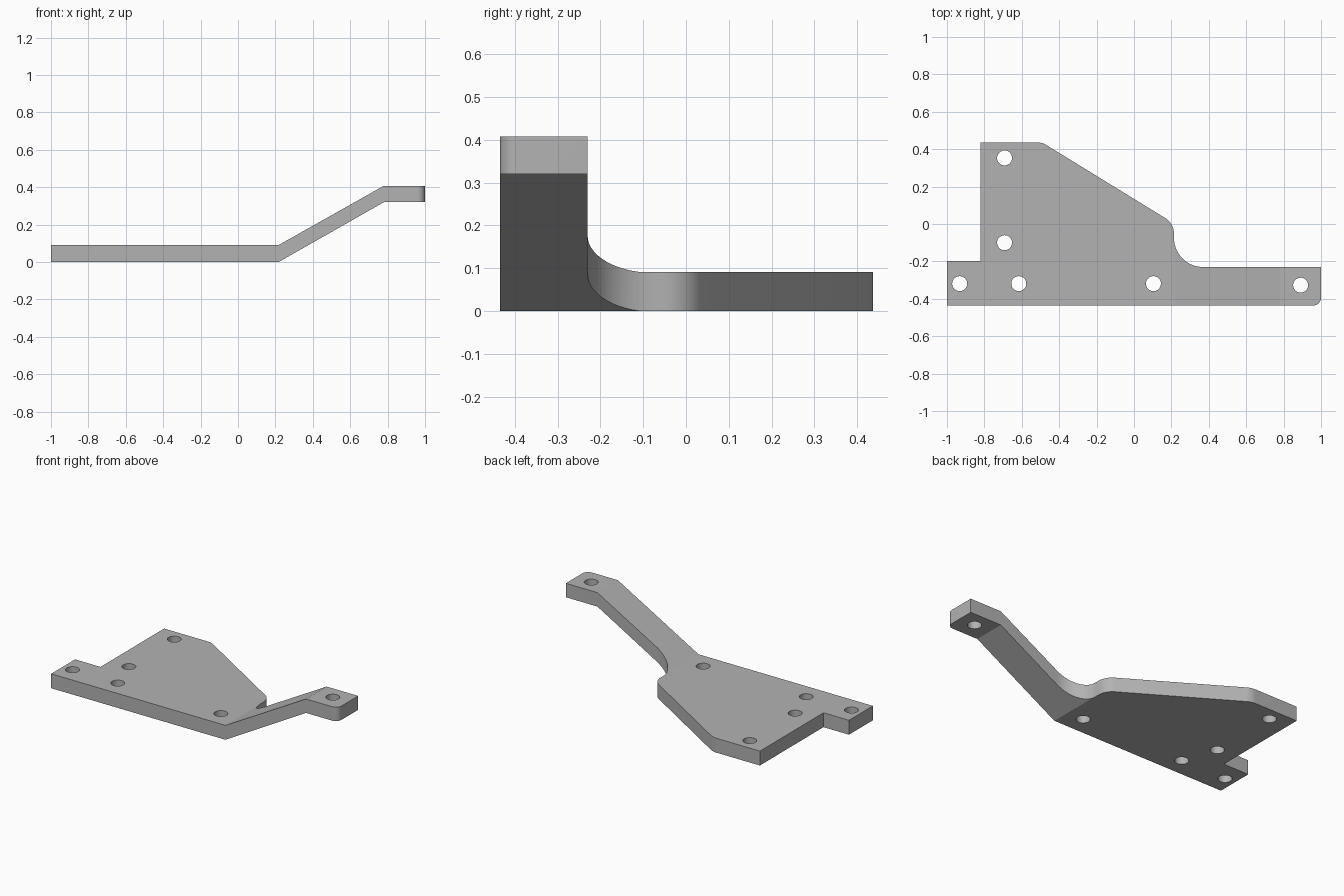
import bpy, bmesh, math
from mathutils import Vector

if "Cube" in bpy.data.objects:
    bpy.data.objects.remove(bpy.data.objects["Cube"])

grey = bpy.data.materials.new("plain grey")
grey.use_nodes = True
grey.diffuse_color = (0.45, 0.45, 0.45, 1)
grey.node_tree.nodes["Principled BSDF"].inputs["Base Color"].default_value = (0.45, 0.45, 0.45, 1)


def round_corners(corners, steps=14):
    """Replace each (x, y, radius) corner by a tangent arc."""
    pts = []
    for i, (x, y, r) in enumerate(corners):
        c = Vector((x, y))
        if r == 0:
            pts.append(c)
            continue
        a = (Vector(corners[i - 1][:2]) - c).normalized()
        b = (Vector(corners[(i + 1) % len(corners)][:2]) - c).normalized()
        half = a.angle(b) / 2
        centre = c + (a + b).normalized() * r / math.sin(half)
        start = c + a * r / math.tan(half) - centre
        end = c + b * r / math.tan(half) - centre
        turn = start.angle(end)
        for k in range(steps + 1):
            t = k / steps
            pts.append(centre + (start * math.sin((1 - t) * turn)
                                 + end * math.sin(t * turn)) / math.sin(turn))
    return pts


def prism(name, points, depth):
    """Extrude a closed loop of 3D points along a vector."""
    bm = bmesh.new()
    face = bm.faces.new([bm.verts.new(p) for p in points])
    ext = bmesh.ops.extrude_face_region(bm, geom=[face])
    verts = [g for g in ext["geom"] if isinstance(g, bmesh.types.BMVert)]
    bmesh.ops.translate(bm, vec=depth, verts=verts)
    bmesh.ops.recalc_face_normals(bm, faces=bm.faces)
    mesh = bpy.data.meshes.new(name)
    bm.to_mesh(mesh)
    bm.free()
    mesh.materials.append(grey)
    obj = bpy.data.objects.new(name, mesh)
    bpy.context.collection.objects.link(obj)
    return obj


def boolean(target, cutter, operation):
    mod = target.modifiers.new("cut", "BOOLEAN")
    mod.operation, mod.object, mod.solver = operation, cutter, "EXACT"
    bpy.context.view_layer.objects.active = target
    bpy.ops.object.modifier_apply(modifier=mod.name)
    bpy.data.objects.remove(cutter)


# Bent sheet, seen from the front
profile = [(-1, 0), (0.217, 0), (0.78, 0.32), (1, 0.32),
           (1, 0.408), (0.78, 0.408), (0.217, 0.091), (-1, 0.091)]
bracket = prism("bent_bracket", [(x, -0.6, z) for x, z in profile], (0, 1.2, 0))

# Plan outline with rounded corners
outline = round_corners([
    (-1, -0.435, 0), (1, -0.435, 0.04), (1, -0.23, 0), (0.214, -0.23, 0.155),
    (0.214, 0.003, 0.1), (-0.493, 0.437, 0.1), (-0.822, 0.437, 0),
    (-0.822, -0.197, 0), (-1, -0.197, 0)])
boolean(bracket, prism("outline_cutter", [(p.x, p.y, -0.2) for p in outline],
                       (0, 0, 0.8)), "INTERSECT")

# Screw holes
for hx, hy in [(-0.692, 0.353), (-0.692, -0.1), (-0.932, -0.319),
               (-0.616, -0.319), (0.104, -0.319), (0.891, -0.327)]:
    ring = [(hx + 0.04 * math.cos(k * math.tau / 40),
             hy + 0.04 * math.sin(k * math.tau / 40), -0.2) for k in range(40)]
    boolean(bracket, prism("hole_cutter", ring, (0, 0, 0.8)), "DIFFERENCE")

# Smooth arcs, sharp edges
bpy.ops.object.select_all(action="DESELECT")
bracket.select_set(True)
bpy.context.view_layer.objects.active = bracket
bpy.ops.object.shade_smooth_by_angle(angle=math.radians(20))
